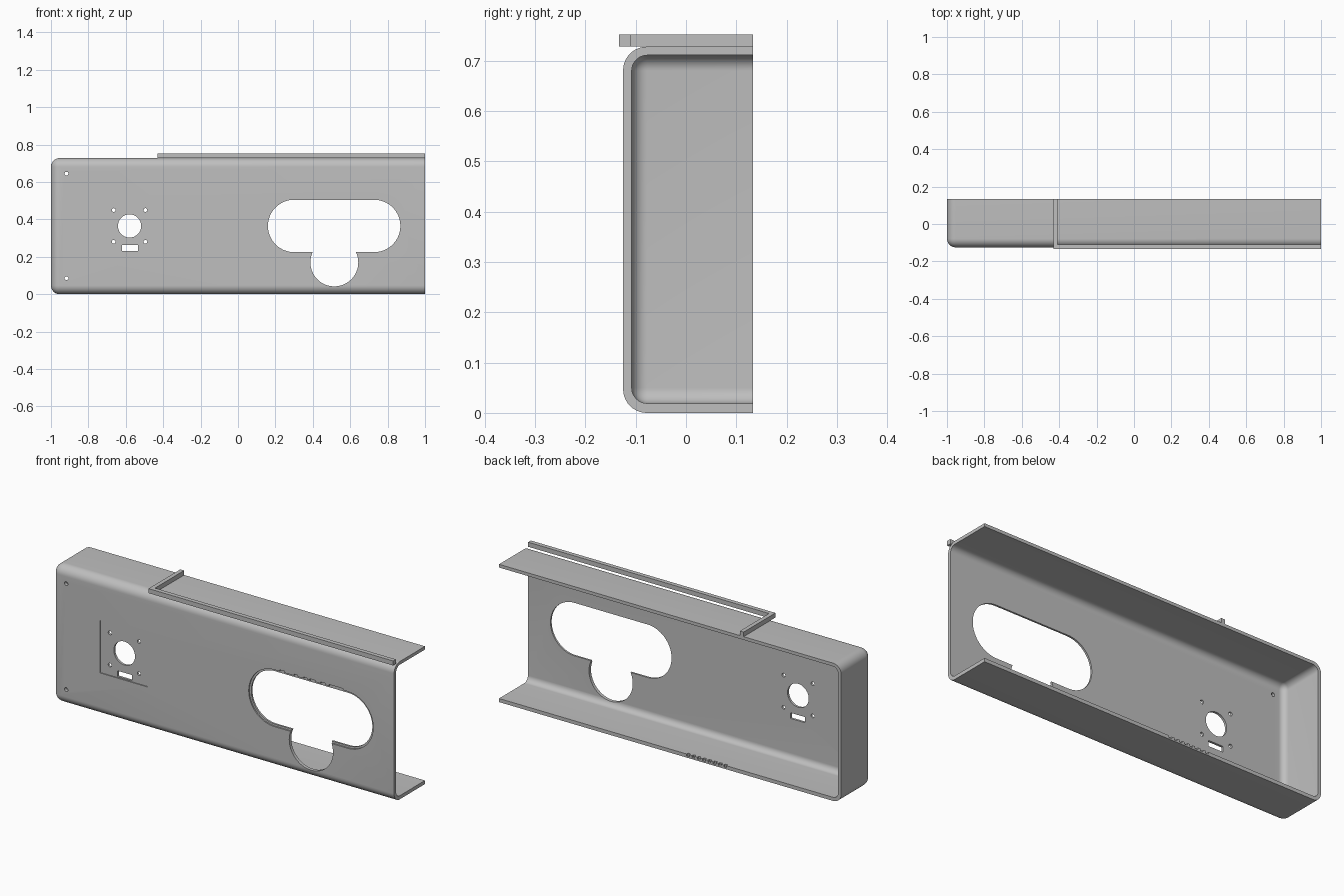
import bpy
import bmesh
import math
from mathutils import Matrix, Vector

cube = bpy.data.objects.get("Cube")
if cube:
    bpy.data.objects.remove(cube, do_unlink=True)

grey = bpy.data.materials.new("matte_grey")
grey.use_nodes = True
COLOUR = (0.52, 0.52, 0.52, 1)
grey.diffuse_color = COLOUR
grey.node_tree.nodes["Principled BSDF"].inputs["Base Color"].default_value = COLOUR

FRONT, BACK, TOP, WALL = -0.125, 0.133, 0.728, 0.017


def make_object(name, bm):
    bmesh.ops.recalc_face_normals(bm, faces=bm.faces)
    mesh = bpy.data.meshes.new(name)
    bm.to_mesh(mesh)
    bm.free()
    obj = bpy.data.objects.new(name, mesh)
    bpy.context.collection.objects.link(obj)
    mesh.materials.append(grey)
    return obj


def add_box(bm, low, high):
    low, high = Vector(low), Vector(high)
    size = Matrix.Diagonal((*(high - low), 1))
    bmesh.ops.create_cube(bm, size=1, matrix=Matrix.Translation((low + high) / 2) @ size)


def box(name, low, high):
    bm = bmesh.new()
    add_box(bm, low, high)
    return make_object(name, bm)


def rounded_tray(name, low, high, radius):
    """Block with every edge rounded except those around its back and open end."""
    bm = bmesh.new()
    add_box(bm, low, high)
    edges = [e for e in bm.edges
             if not all(v.co.y > high[1] - 0.001 for v in e.verts)
             and not all(v.co.x > high[0] - 0.001 for v in e.verts)
             and len([f for f in e.link_faces
                      if f.calc_center_median().y > high[1] - 0.001
                      or f.calc_center_median().x > high[0] - 0.001]) == 0]
    bmesh.ops.bevel(bm, geom=edges, offset=radius, segments=10, profile=0.5, affect='EDGES')
    return make_object(name, bm)


def prism(name, outline, y0, y1):
    """Extrude an (x, z) outline along y."""
    bm = bmesh.new()
    face = bm.faces.new([bm.verts.new((x, y0, z)) for x, z in outline])
    new = bmesh.ops.extrude_face_region(bm, geom=[face])["geom"]
    bmesh.ops.translate(bm, vec=(0, y1 - y0, 0),
                        verts=[v for v in new if isinstance(v, bmesh.types.BMVert)])
    return make_object(name, bm)


def pill(x, z, half, radius, steps=32):
    """Outline of a slot with round ends; a circle when half is zero."""
    points = []
    for side in (1, -1):
        count = steps + 1 if half else steps
        for i in range(count):
            a = math.pi * (i / steps - 0.5)
            points.append((x + side * (half + radius * math.cos(a)),
                           z + side * radius * math.sin(a)))
    return points


def cut(target, cutter):
    mod = target.modifiers.new("cut", 'BOOLEAN')
    mod.operation = 'DIFFERENCE'
    mod.solver = 'EXACT'
    mod.object = cutter
    bpy.context.view_layer.objects.active = target
    bpy.ops.object.modifier_apply(modifier=mod.name)
    bpy.data.objects.remove(cutter, do_unlink=True)


# Hollow shell, open at the back and at one end
shell = rounded_tray("housing_shell", (-1, FRONT, 0), (1, BACK, TOP), 0.047)
cut(shell, rounded_tray("hollow", (-1 + WALL, FRONT + WALL, 0.019),
                        (1.2, BACK + 0.2, TOP - WALL), 0.031))

# Shallow recesses on the front: square panel, slot lip and small notches above it
SHALLOW = FRONT + 0.007
cut(shell, box("panel_recess", (-0.72, -0.2, 0.226), (-0.443, FRONT + 0.005, 0.504)))
cut(shell, prism("slot_lip", pill(0.514, 0.365, 0.214, 0.15), -0.2, SHALLOW))
for x0, x1 in ((.33, .36), (.415, .435), (.47, .49), (.505, .54), (.57, .60), (.62, .70)):
    cut(shell, box("notch", (x0, -0.2, 0.49), (x1, SHALLOW + 0.0004, 0.523)))

# Openings right through the front wall
THROUGH = (-0.2, 0.0)
cut(shell, prism("slot_hole", pill(0.514, 0.365, 0.214, 0.14), *THROUGH))
cut(shell, prism("lower_round_hole", pill(0.515, 0.17, 0, 0.128), *THROUGH))
cut(shell, prism("round_port", pill(-0.58, 0.365, 0, 0.062), *THROUGH))
cut(shell, box("small_slot", (-0.62, -0.2, 0.232), (-0.535, 0, 0.262)))
screws = [(-0.58 + sx * 0.085, 0.365 + sz * 0.085) for sx in (-1, 1) for sz in (-1, 1)]
screws += [(-0.917, 0.085), (-0.917, 0.645)]
for x, z in screws:
    cut(shell, prism("screw_hole", pill(x, z, 0, 0.01, 10), *THROUGH))

# Row of small nicks in the rear edge of the floor
for i in range(8):
    x = -0.33 + i * 0.031
    cut(shell, box("nick", (x, BACK - 0.012, 0.008), (x + 0.016, BACK + 0.1, 0.05)))

# L-shaped rail on the roof
rail = prism("roof_rail", [(-0.43, -0.133), (1, -0.133), (1, -0.11),
                           (-0.408, -0.11), (-0.408, BACK), (-0.43, BACK)], 0, 0.024)
for v in rail.data.vertices:
    x, h, y = v.co
    v.co = (x, y, TOP + h)
rail.data.flip_normals()

# Smooth the rounded edges, keep cut edges crisp
bpy.ops.object.select_all(action='DESELECT')
shell.select_set(True)
bpy.context.view_layer.objects.active = shell
bpy.ops.object.shade_smooth_by_angle(angle=math.radians(30))
